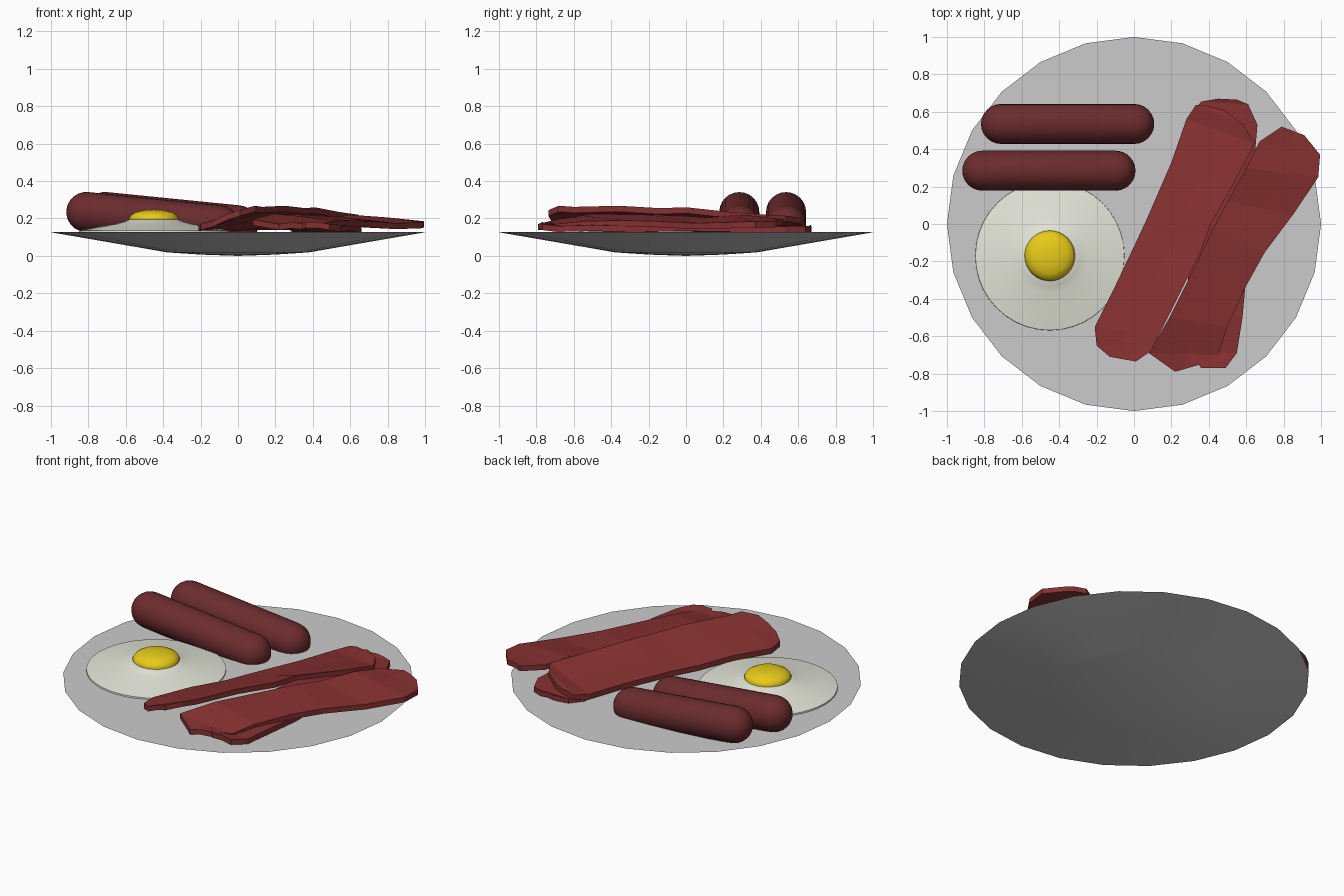
import bpy, bmesh, math
from mathutils import Matrix, Vector

if "Cube" in bpy.data.objects:
    bpy.data.objects.remove(bpy.data.objects["Cube"])


def material(name, rgb):
    m = bpy.data.materials.new(name)
    m.diffuse_color = (*rgb, 1)
    m.use_nodes = True
    m.node_tree.nodes["Principled BSDF"].inputs["Base Color"].default_value = m.diffuse_color
    return m


BACON = material("bacon_red", (0.24, 0.03, 0.03))
SAUSAGE = material("sausage_brown", (0.15, 0.025, 0.027))
WHITE = material("egg_white", (0.78, 0.79, 0.69))
YOLK = material("yolk_yellow", (0.8, 0.6, 0.01))


def finish(name, bm, mat=None, smooth=None):
    bmesh.ops.remove_doubles(bm, verts=bm.verts, dist=1e-5)
    bmesh.ops.recalc_face_normals(bm, faces=bm.faces)
    me = bpy.data.meshes.new(name)
    bm.to_mesh(me)
    bm.free()
    ob = bpy.data.objects.new(name, me)
    bpy.context.collection.objects.link(ob)
    if mat:
        me.materials.append(mat)
    if smooth:
        bpy.ops.object.select_all(action='DESELECT')
        ob.select_set(True)
        bpy.context.view_layer.objects.active = ob
        bpy.ops.object.shade_smooth_by_angle(angle=math.radians(smooth))
    return ob


def lathe(name, profile, sides, mat=None, smooth=None, matrix=Matrix()):
    bm = bmesh.new()
    vs = [bm.verts.new((r, 0, z)) for r, z in profile]
    es = [bm.edges.new(p) for p in zip(vs, vs[1:])]
    bmesh.ops.spin(bm, geom=vs + es, axis=(0, 0, 1), cent=(0, 0, 0),
                   angle=math.tau, steps=sides, use_merge=True)
    bmesh.ops.transform(bm, matrix=matrix, verts=bm.verts)
    return finish(name, bm, mat, smooth)


# Plate: shallow bowl underside with a flat top
lathe("plate", [(0, 0), (0.2, 0.007), (0.38, 0.019), (0.5, 0.04), (0.72, 0.078),
                (0.97, 0.121), (1, 0.127), (0, 0.128)], 24, smooth=30)

# Fried egg
egg_at = Matrix.Translation((-0.45, -0.17, 0))
lathe("egg_white", [(0, 0.12), (0.4, 0.12), (0.398, 0.136), (0.3, 0.155), (0.2, 0.172),
                    (0.16, 0.182), (0.13, 0.195), (0, 0.197)], 40, WHITE, 40, egg_at)
lathe("egg_yolk", [(0, 0.18), (0.13, 0.18), (0.135, 0.2), (0.122, 0.22), (0.095, 0.235),
                   (0.05, 0.244), (0, 0.247)], 32, YOLK, 50, egg_at)

# Sausages: capsules dipping to the right
R = 0.107
arc = [(R * math.cos(math.radians(a)), R * math.sin(math.radians(a))) for a in range(0, 91, 15)]
HALF = 0.358
capsule = [(r, -HALF - z) for r, z in reversed(arc)] + [(r, HALF + z) for r, z in arc]
for name, x, y in (("sausage_back", -0.355, 0.535), ("sausage_front", -0.455, 0.285)):
    axis = Vector((1, 0, -0.1))
    m = Matrix.Translation((x, y, 0.199)) @ axis.to_track_quat('Z', 'Y').to_matrix().to_4x4()
    lathe(name, capsule, 24, SAUSAGE, 40, m)


# Bacon strips: rows of left and right edge points (top surface), faceted
def strip(name, rows, wave, thick=0.032):
    bm = bmesh.new()
    top, bottom = [], []
    for i, r in enumerate(rows):
        a, b = Vector(r[:3]), Vector(r[3:])
        mid = (a + b) / 2 + Vector((0, 0, wave * (-1) ** i))
        pts = (a, mid, b)
        top.append([bm.verts.new(p) for p in pts])
        bottom.append([bm.verts.new(p - Vector((0, 0, thick))) for p in pts])
    n = len(rows) - 1
    for i in range(n):
        for j in range(2):
            for g in (top, bottom):
                bm.faces.new((g[i][j], g[i][j + 1], g[i + 1][j + 1], g[i + 1][j]))
        for j in (0, 2):
            bm.faces.new((top[i][j], top[i + 1][j], bottom[i + 1][j], bottom[i][j]))
    for i in (0, n):
        for j in range(2):
            bm.faces.new((top[i][j], top[i][j + 1], bottom[i][j + 1], bottom[i][j]))
    return finish(name, bm, BACON)


strip("bacon_left", [
    (-0.13, -0.71, 0.19, 0.01, -0.735, 0.245), (-0.2, -0.65, 0.17, 0.09, -0.68, 0.268),
    (-0.21, -0.55, 0.165, 0.13, -0.6, 0.262), (-0.1, -0.33, 0.175, 0.25, -0.36, 0.268),
    (0, -0.12, 0.165, 0.36, -0.14, 0.255), (0.07, 0.03, 0.17, 0.41, 0, 0.26),
    (0.2, 0.33, 0.17, 0.54, 0.23, 0.235), (0.28, 0.56, 0.17, 0.645, 0.43, 0.22),
    (0.33, 0.635, 0.18, 0.585, 0.53, 0.215), (0.38, 0.635, 0.19, 0.48, 0.61, 0.205)], 0.006)

strip("bacon_right", [
    (0.22, -0.79, 0.17, 0.34, -0.755, 0.175), (0.08, -0.69, 0.195, 0.45, -0.7, 0.17),
    (0.19, -0.5, 0.225, 0.5, -0.55, 0.185), (0.33, -0.22, 0.22, 0.6, -0.33, 0.19),
    (0.42, -0.03, 0.215, 0.7, -0.15, 0.185), (0.5, 0.12, 0.205, 0.85, 0.05, 0.175),
    (0.6, 0.3, 0.22, 0.985, 0.25, 0.18), (0.67, 0.44, 0.205, 0.995, 0.37, 0.185),
    (0.79, 0.52, 0.195, 0.91, 0.475, 0.185)], 0.006)

strip("bacon_under", [
    (0.36, -0.77, 0.18, 0.49, -0.77, 0.17), (0.28, -0.68, 0.175, 0.55, -0.69, 0.16),
    (0.28, -0.5, 0.162, 0.58, -0.5, 0.165), (0.29, -0.25, 0.168, 0.6, -0.28, 0.16),
    (0.3, 0, 0.162, 0.6, 0, 0.165), (0.29, 0.3, 0.16, 0.64, 0.3, 0.16),
    (0.3, 0.58, 0.158, 0.66, 0.53, 0.158), (0.36, 0.655, 0.158, 0.61, 0.64, 0.16),
    (0.45, 0.67, 0.16, 0.55, 0.665, 0.16)], 0.006)
